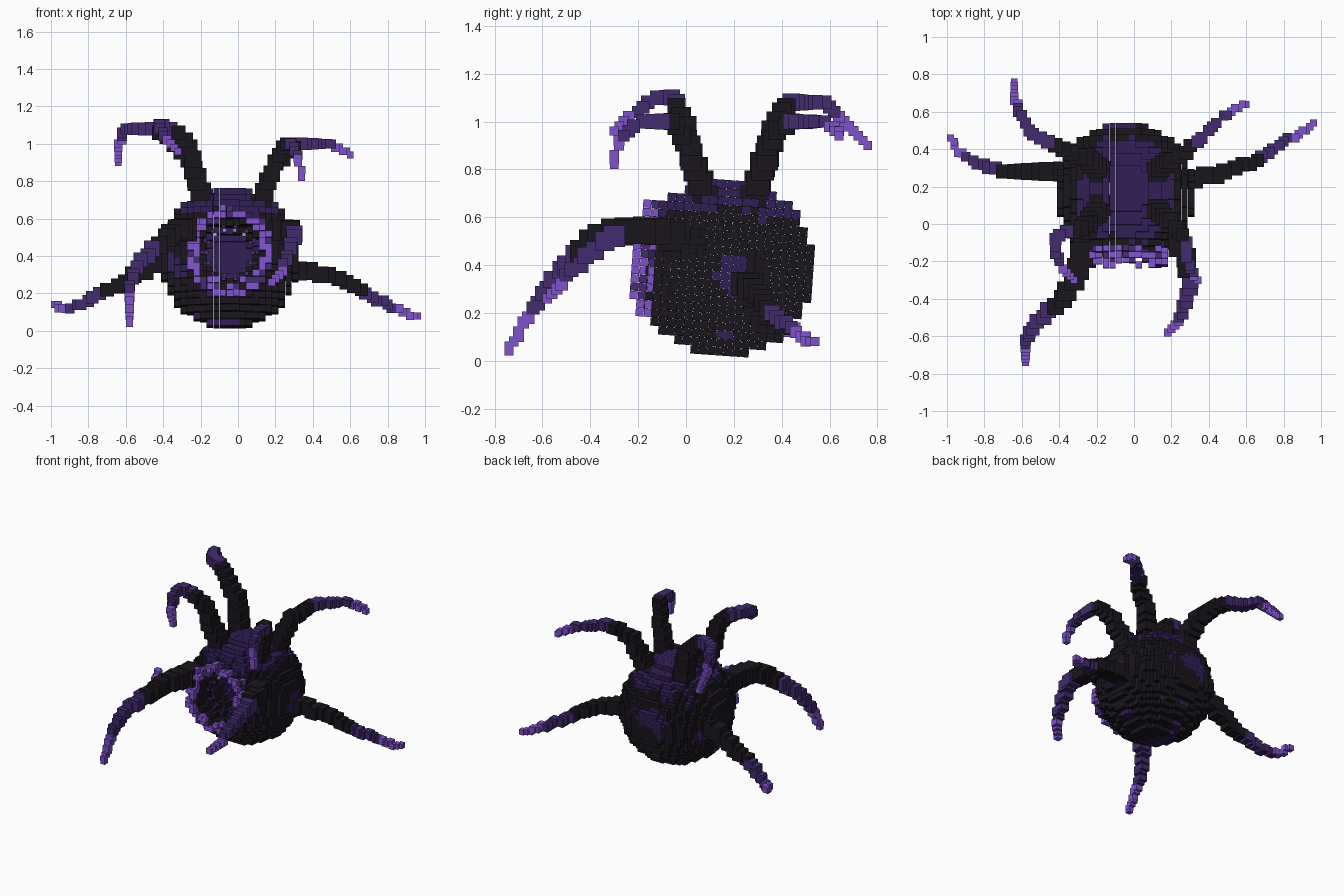
import bpy, bmesh, math, random
from mathutils import Matrix, Vector, noise

if "Cube" in bpy.data.objects:
    bpy.data.objects.remove(bpy.data.objects["Cube"])

random.seed(4)


def material(name, rgb):
    m = bpy.data.materials.new(name)
    m.diffuse_color = (*rgb, 1)
    m.use_nodes = True
    m.node_tree.nodes["Principled BSDF"].inputs["Base Color"].default_value = m.diffuse_color
    return m


MATS = [material("black_skin", (0.010, 0.008, 0.012)),
        material("dark_purple", (0.030, 0.013, 0.090)),
        material("purple", (0.052, 0.024, 0.155)),
        material("light_purple", (0.21, 0.085, 0.60)),
        material("pale_tooth", (0.35, 0.30, 0.45))]
BLACK, DARK, PURPLE, LIGHT, PALE = range(5)


def voxel_object(name, cubes, matrix=Matrix()):
    """cubes: (centre, size, material index)"""
    bm = bmesh.new()
    for c, s, mat in cubes:
        out = bmesh.ops.create_cube(bm, size=s, matrix=Matrix.Translation(c))
        for f in {f for v in out["verts"] for f in v.link_faces}:
            f.material_index = mat
    me = bpy.data.meshes.new(name)
    bm.to_mesh(me)
    bm.free()
    for m in MATS:
        me.materials.append(m)
    ob = bpy.data.objects.new(name, me)
    ob.matrix_world = matrix
    bpy.context.collection.objects.link(ob)
    return ob


# Body frame: slightly tilted voxel ball
P = 0.035
R = 0.374
BODY = Matrix.Translation((-0.045, 0.165, 0.388)) @ Matrix.Rotation(math.radians(-4), 4, "X")
N = 11


def solid(i, j, k):
    p = Vector((i, j, k)) * P
    if p.length > R:
        return False
    mouth = math.hypot(p.x, p.z - 0.015)
    return not (p.y < 0.0 and mouth < 0.165 - 0.25 * max(0, p.y + 0.25))


# Keep only voxels that touch open space
body = []
for i in range(-N, N + 1):
    for j in range(-N, N + 1):
        for k in range(-N, N + 1):
            if not solid(i, j, k):
                continue
            if all(solid(i + a, j + b, k + c) for a, b, c in
                   ((1, 0, 0), (-1, 0, 0), (0, 1, 0), (0, -1, 0), (0, 0, 1), (0, 0, -1))):
                continue
            p = Vector((i, j, k)) * P
            n = noise.noise(p * 7 + Vector((3, 1, 5)))
            mat = BLACK
            if p.length < R - 2.2 * P:
                mat = DARK if p.y > -0.08 or n > 0.1 else BLACK
            elif p.z > 0.235 + 0.08 * n and abs(p.x) < 0.25 or n > 0.33:
                mat = DARK
            body.append((p, P * 0.99, mat))
voxel_object("body", body, BODY)

# Ragged lip ring around the mouth
lips = []
for i in range(-N, N + 1):
    for k in range(-N, N + 1):
        r = math.hypot(i * P, k * P - 0.015)
        if 0.168 < r < 0.238:
            front = -0.375 if abs(k) < 5 else -0.345
            front += random.choice((0, 0, P))
            for j in range(4):
                if random.random() < 0.85:
                    lips.append((Vector((i * P, front + j * P, k * P)), P * 0.97,
                                 LIGHT if random.random() < 0.75 else PURPLE))
voxel_object("mouth_lips", lips, BODY)

# Small teeth inside the mouth
teeth = []
for n in range(14):
    a = 2 * math.pi * n / 14
    for d in range(2):
        r = 0.145 - 0.022 * d
        teeth.append((Vector((r * math.cos(a), -0.24 + 0.02 * d, 0.015 + r * math.sin(a))), 0.02,
                      PALE if math.sin(a) > 0.6 and d else PURPLE))
voxel_object("teeth", teeth, BODY)


# Tentacles: tapering chains of upright cubes along a path
def tentacle(name, points, s0, s1=0.036, dark_to=0.52, light_from=0.82):
    pts = [Vector(p) for p in points]
    lengths = [(b - a).length for a, b in zip(pts, pts[1:])]
    total = sum(lengths)
    cubes, d = [], 0.0
    while d <= total:
        t = d / total
        rest, seg = d, 0
        while seg < len(lengths) - 1 and rest > lengths[seg]:
            rest -= lengths[seg]
            seg += 1
        p = pts[seg].lerp(pts[seg + 1], rest / lengths[seg])
        s = s0 + (s1 - s0) * t
        g = 0.02
        p = Vector([round(c / g) * g for c in p])
        cubes.append((p, s, BLACK if t < dark_to else PURPLE if t < light_from else LIGHT))
        d += s * 0.62
    voxel_object(name, cubes)


tentacle("upper_front_left_tentacle",
         [(-.19, .09, .68), (-.22, .04, .82), (-.25, 0, .95), (-.31, -.03, 1.05), (-.40, -.06, 1.11),
          (-.43, -.13, 1.09), (-.39, -.22, 1.04), (-.32, -.31, .95)], .115)
tentacle("upper_front_right_tentacle",
         [(.13, .08, .68), (.15, .05, .78), (.20, .01, .90), (.25, -.04, .99), (.28, -.13, 1.01),
          (.29, -.21, .98), (.32, -.28, .92), (.35, -.31, .82)], .105)
tentacle("upper_back_left_tentacle",
         [(-.19, .28, .68), (-.22, .32, .82), (-.28, .36, .95), (-.38, .40, 1.04), (-.48, .44, 1.08),
          (-.56, .50, 1.08), (-.61, .60, 1.07), (-.64, .68, .99), (-.65, .76, .90)], .115)
tentacle("upper_back_right_tentacle",
         [(.13, .28, .68), (.15, .31, .78), (.21, .35, .90), (.29, .40, .98), (.38, .48, 1.00),
          (.47, .57, 1.01), (.54, .62, .98), (.61, .65, .93)], .105)
tentacle("lower_front_left_tentacle",
         [(-.24, 0, .50), (-.27, -.13, .53), (-.30, -.26, .54), (-.36, -.38, .52), (-.45, -.46, .44),
          (-.53, -.54, .36), (-.58, -.62, .24), (-.58, -.70, .12), (-.57, -.75, .04)], .14)
tentacle("lower_front_right_tentacle",
         [(.19, .02, .50), (.24, -.10, .54), (.28, -.20, .54), (.30, -.32, .52), (.28, -.40, .46),
          (.26, -.48, .37), (.21, -.55, .30), (.17, -.60, .24)], .13, dark_to=.42)
tentacle("side_left_tentacle",
         [(-.32, .27, .40), (-.45, .28, .36), (-.56, .28, .29), (-.66, .28, .23), (-.78, .30, .18),
          (-.87, .34, .13), (-.94, .38, .11), (-.98, .47, .15)], .115)
tentacle("side_right_tentacle",
         [(.25, .24, .31), (.40, .26, .31), (.52, .29, .29), (.60, .32, .25), (.72, .38, .18),
          (.84, .46, .12), (.98, .54, .07)], .105)
